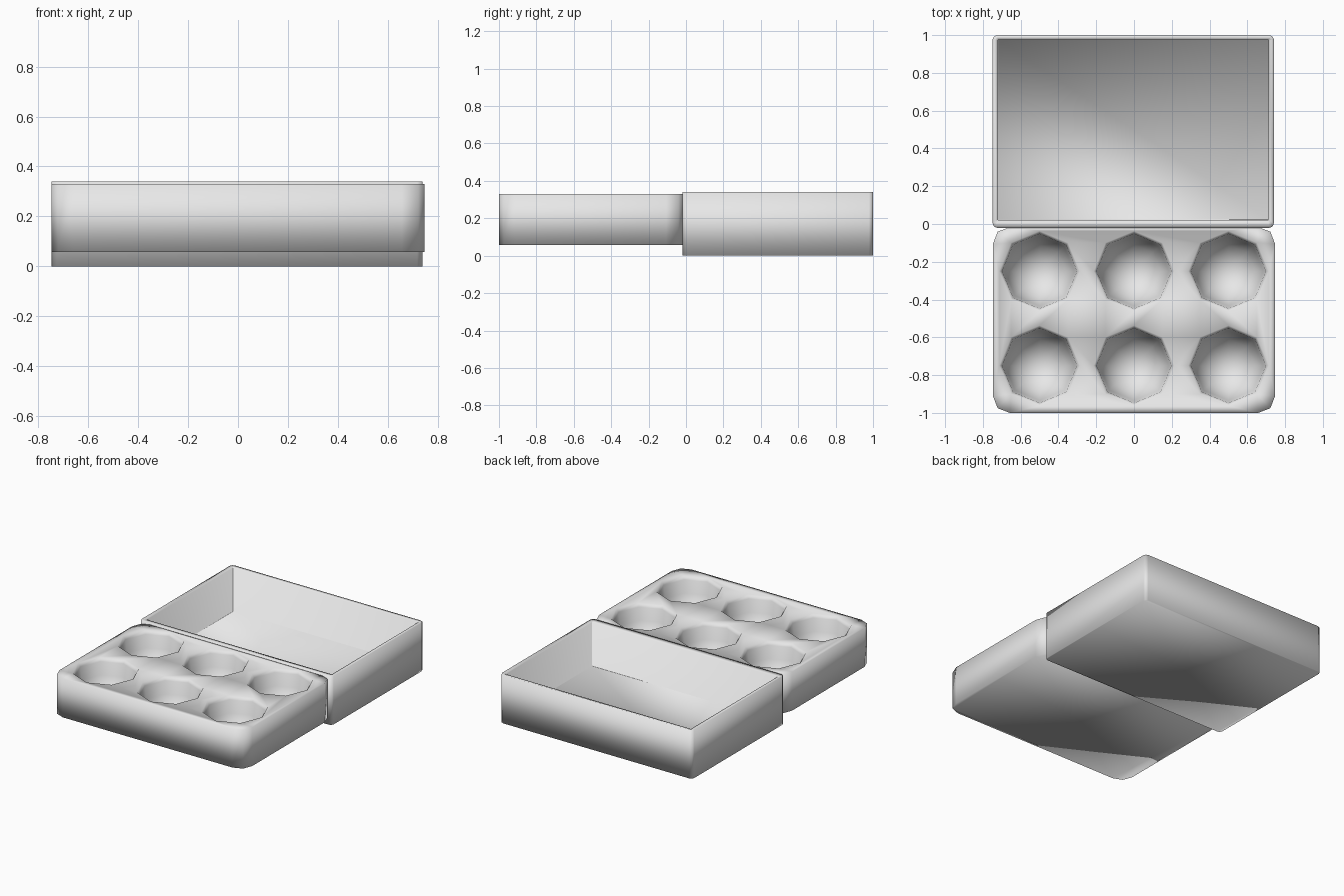
import bpy, bmesh, math

if "Cube" in bpy.data.objects:
    bpy.data.objects.remove(bpy.data.objects["Cube"])

grey = bpy.data.materials.new("pale grey pulp")
grey.diffuse_color = (0.8, 0.8, 0.8, 1)
grey.use_nodes = True
grey.node_tree.nodes["Principled BSDF"].inputs["Base Color"].default_value = grey.diffuse_color


def make_object(name, bm):
    bmesh.ops.recalc_face_normals(bm, faces=bm.faces[:])
    me = bpy.data.meshes.new(name)
    bm.to_mesh(me)
    bm.free()
    me.materials.append(grey)
    me.shade_smooth()
    ob = bpy.data.objects.new(name, me)
    bpy.context.collection.objects.link(ob)
    return ob


def loop(bm, pts, z):
    return [bm.verts.new((x, y, z)) for x, y in pts]


def bridge(bm, a, b):
    n = len(a)
    for i in range(n):
        bm.faces.new((a[i], a[(i + 1) % n], b[(i + 1) % n], b[i]))


def outline(cx, cy, hx, hy, corner):
    """Rectangle with cut corners; corner holds offsets from the +x+y corner."""
    pts = []
    for sx, sy in ((1, 1), (-1, 1), (-1, -1), (1, -1)):
        arc = corner if sx * sy > 0 else corner[::-1]
        pts += [(cx + sx * (hx - a), cy + sy * (hy - b)) for a, b in arc]
    return pts


# Lid: hollow open box with a thin wall
bm = bmesh.new()
small = [(0, 0.022), (0.007, 0.007), (0.022, 0)]
outer = outline(-0.004, 0.49, 0.744, 0.51, small)
inner = outline(-0.004, 0.498, 0.716, 0.476, [(0, 0.002), (0.0006, 0.0006), (0.002, 0)])
rings = [loop(bm, outer, 0.0), loop(bm, outer, 0.34),
         loop(bm, inner, 0.335), loop(bm, inner, 0.03)]
for a, b in zip(rings, rings[1:]):
    bridge(bm, a, b)
bm.faces.new(rings[0][::-1])
bm.faces.new(rings[-1])
make_object("lid", bm)

# Tray: solid block with cut corners and six octagonal cups
bm = bmesh.new()
big = [(0, 0.09), (0.025, 0.025), (0.09, 0)]
tray_pts = outline(0, -0.508, 0.747, 0.492, big)
bottom, top = loop(bm, tray_pts, 0.058), loop(bm, tray_pts, 0.33)
bridge(bm, bottom, top)
bm.faces.new(bottom[::-1])
edges = [bm.edges.get((top[i], top[(i + 1) % len(top)])) for i in range(len(top))]

# Cup profile: small lip, then a rounded bowl
profile = [(0.213, 0.33), (0.198, 0.305)]
profile += [(0.198 * math.cos(t), 0.305 - 0.235 * math.sin(t))
            for t in (math.radians(a) for a in (22, 45, 67))]
for cx in (-0.5, 0, 0.5):
    for cy in (-0.25, -0.75):
        cup = [loop(bm, [(cx + r * math.cos(i * math.pi / 4),
                          cy + r * math.sin(i * math.pi / 4)) for i in range(8)], z)
               for r, z in profile]
        for a, b in zip(cup, cup[1:]):
            bridge(bm, a, b)
        tip = bm.verts.new((cx, cy, 0.07))
        for i in range(8):
            bm.faces.new((cup[-1][i], cup[-1][(i + 1) % 8], tip))
            edges.append(bm.edges.get((cup[0][i], cup[0][(i + 1) % 8])))

# Top surface between the cups
bmesh.ops.triangle_fill(bm, edges=edges, use_beauty=True, use_dissolve=False,
                        normal=(0, 0, 1))
make_object("egg_tray", bm)
